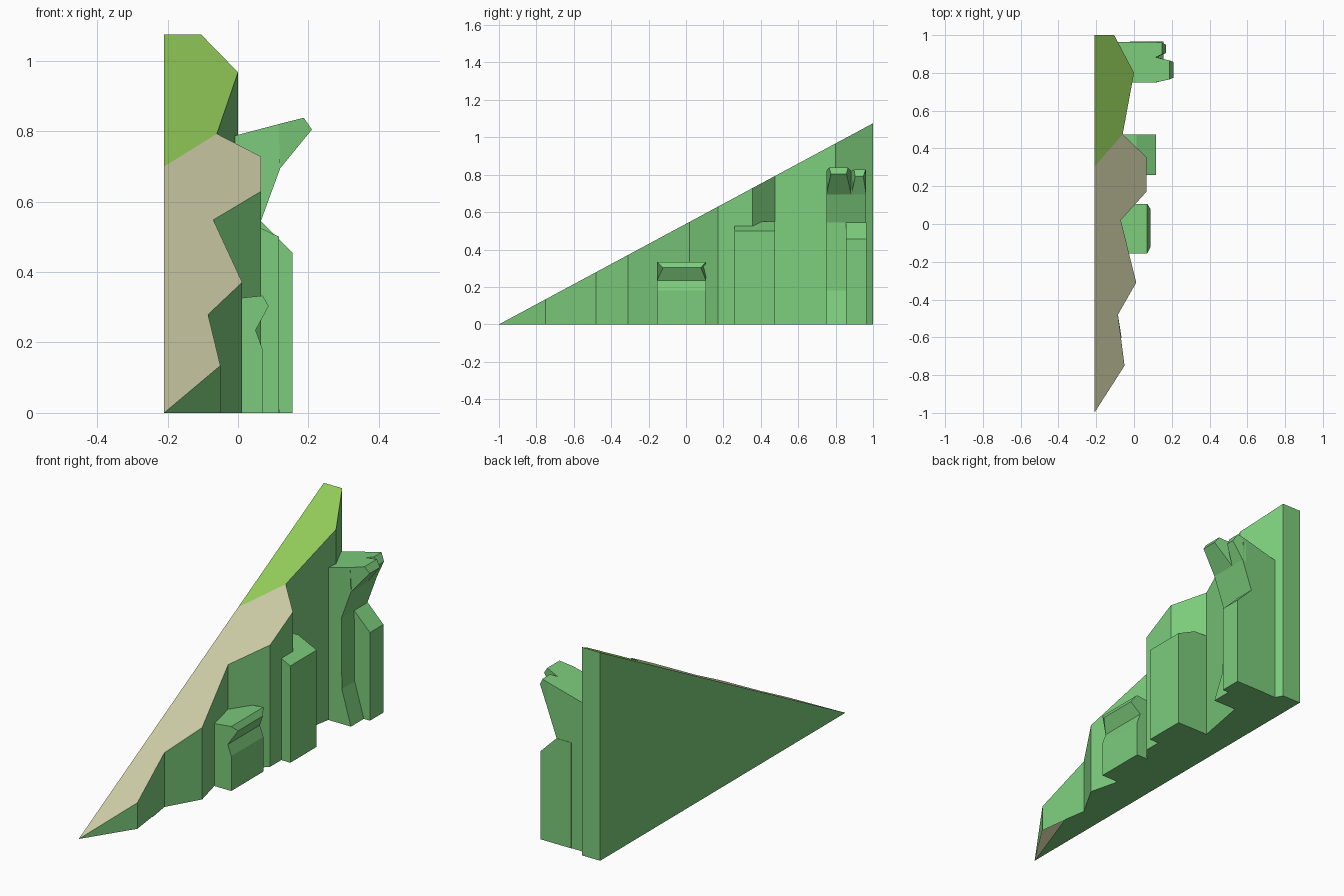
import bpy
import bmesh

cube = bpy.data.objects.get("Cube")
if cube:
    bpy.data.objects.remove(cube, do_unlink=True)


def material(name, color):
    m = bpy.data.materials.new(name)
    m.use_nodes = True
    m.diffuse_color = (*color, 1)
    m.node_tree.nodes["Principled BSDF"].inputs["Base Color"].default_value = (*color, 1)
    return m


GREEN = material("leaf green", (0.2, 0.6, 0.2))
TAN = material("sand tan", (0.6, 0.59, 0.37))
LIME = material("lime grass", (0.29, 0.6, 0.1))


def finish(bm, name, mats):
    mesh = bpy.data.meshes.new(name)
    bm.to_mesh(mesh)
    bm.free()
    for m in mats:
        mesh.materials.append(m)
    obj = bpy.data.objects.new(name, mesh)
    bpy.context.collection.objects.link(obj)
    return obj


def rock(name, rows):
    """Closed profile of (x, z, y_front, y_back), spanned across y."""
    bm = bmesh.new()
    front = [bm.verts.new((x, y0, z)) for x, z, y0, y1 in rows]
    back = [bm.verts.new((x, y1, z)) for x, z, y0, y1 in rows]
    n = len(rows)
    for i in range(n):
        j = (i + 1) % n
        bm.faces.new((front[i], front[j], back[j], back[i]))
    bm.faces.new(front[::-1])
    bm.faces.new(back)
    bmesh.ops.recalc_face_normals(bm, faces=bm.faces)
    return finish(bm, name, [GREEN])


def prism(name, profile, y0, y1):
    return rock(name, [(x, z, y0, y1) for x, z in profile])


# Sloping hillside: jagged plan outline, height rising evenly towards the back
HEIGHT = 1.075
plan = [(-.21, -1), (-.05, -.75), (-.085, -.48), (.012, -.31), (-.07, .02),
        (.065, .17), (.065, .355), (-.06, .475), (0, .8), (-.105, 1),
        (-.21, 1), (-.21, .302)]
bm = bmesh.new()
top = [bm.verts.new((x, y, HEIGHT * (y + 1) / 2)) for x, y in plan]
low = [top[0]] + [bm.verts.new((x, y, 0)) for x, y in plan[1:]]
n = len(plan)
for i in range(n):
    j = (i + 1) % n
    corners = dict.fromkeys((low[i], low[j], top[j], top[i]))
    bm.faces.new(list(corners))
# Underside, with a small gap near the tip
gap = bm.verts.new((-.066, -.6, 0))
bm.faces.new(([low[0], gap] + low[2:])[::-1])
# Sandy lower slope and grassy upper slope
bm.faces.new(top[:8] + [top[11]]).material_index = 1
bm.faces.new(top[7:]).material_index = 2
finish(bm, "hillside", [GREEN, TAN, LIME])

# Low ledge with an overhanging lip
F, B = -.155, .107
rock("low_ledge", [(-.1, 0, F, B), (.07, 0, F, B), (.07, .18, F, B),
                   (.05, .235, F, B), (.087, .303, F + .032, B - .027),
                   (.07, .333, F, B), (-.1, .315, F, B)])

# Middle block with a sloping top
prism("middle_block", [(-.1, 0), (.117, 0), (.117, .5), (.012, .55), (-.1, .55)],
      .26, .475)

# High crag: leaning body, two blunt prongs and a buttress
F, M, B = .75, .883, .963
prism("high_crag", [(-.12, 0), (.12, 0), (.068, .18), (.065, .545), (.12, .695),
                    (.115, .82), (-.12, .758)], F, B)
rock("front_prong", [(.1, .69, F, M), (.12, .695, F, M),
                     (.21, .805, F + .025, M - .025),
                     (.187, .838, F + .015, M - .017),
                     (.115, .82, F, M), (.1, .816, F, M)])
rock("back_prong", [(.1, .69, M, B), (.12, .695, M, B),
                    (.17, .79, M + .022, B - .015),
                    (.148, .828, M + .015, B - .003),
                    (.115, .82, M, B), (.1, .816, M, B)])
prism("buttress", [(-.02, 0), (.155, 0), (.155, .455), (.065, .545), (-.02, .545)],
      .855, .965)
